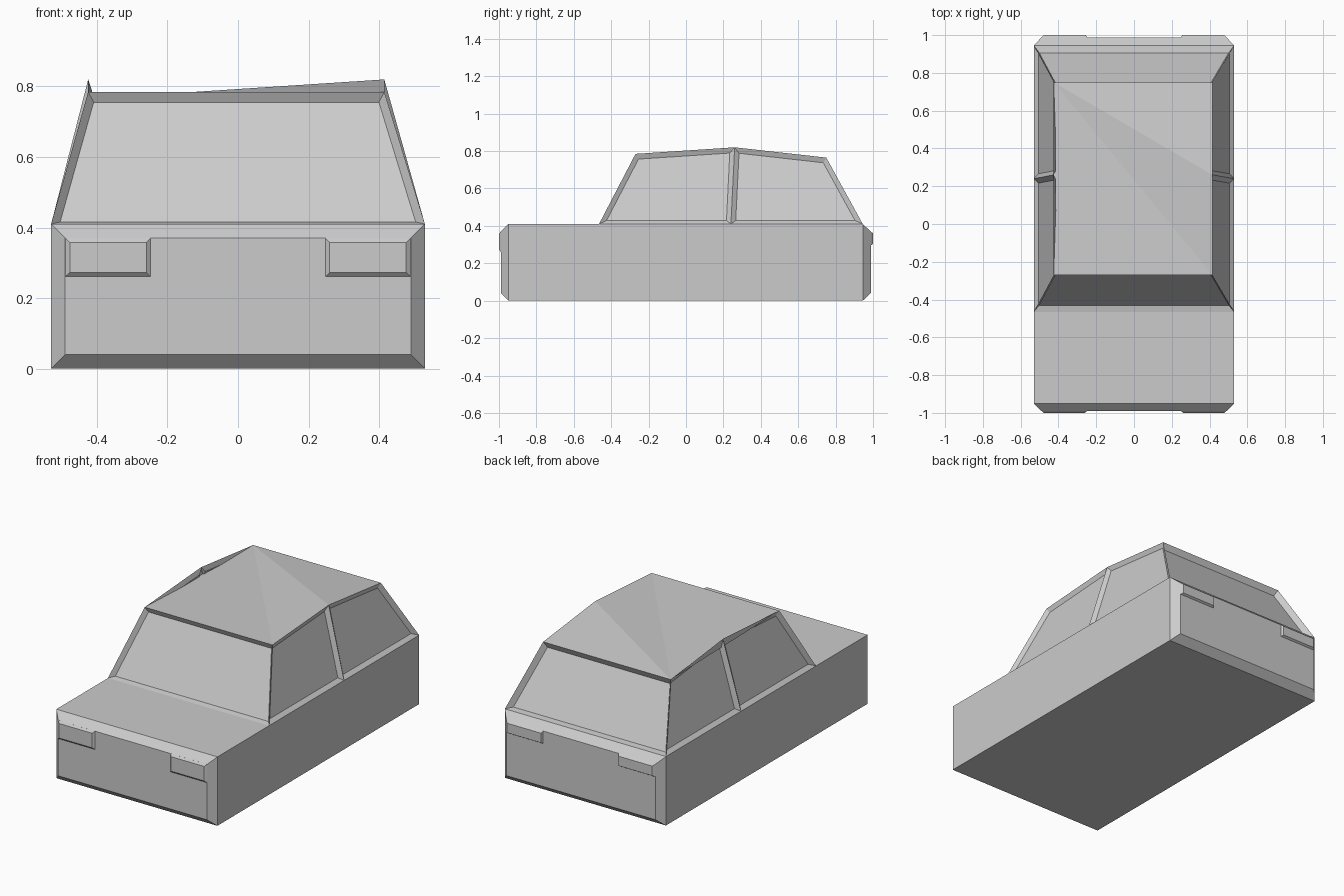
import bpy, bmesh

if "Cube" in bpy.data.objects:
    bpy.data.objects.remove(bpy.data.objects["Cube"])

def make(name, verts, faces, windows=()):
    """Mesh object; each (face index, frame width, depth) in windows is inset and recessed."""
    bm = bmesh.new()
    vs = [bm.verts.new(v) for v in verts]
    fs = [bm.faces.new([vs[i] for i in f]) for f in faces]
    bm.normal_update()
    for i, width, depth in windows:
        bmesh.ops.inset_individual(bm, faces=[fs[i]], thickness=width,
                                   depth=-depth, use_even_offset=True)
    me = bpy.data.meshes.new(name)
    bm.to_mesh(me)
    bm.free()
    ob = bpy.data.objects.new(name, me)
    bpy.context.collection.objects.link(ob)
    return ob

def loft(name, sections):
    """Box-like solid through rectangles (y, x0, x1, z0, z1) ordered by increasing y."""
    verts, faces = [], [(0, 1, 2, 3)]
    for y, x0, x1, z0, z1 in sections:
        verts += [(x0, y, z0), (x1, y, z0), (x1, y, z1), (x0, y, z1)]
    for s in range(len(sections) - 1):
        a, b = s * 4, s * 4 + 4
        for i in range(4):
            j = (i + 1) % 4
            faces.append((a + j, a + i, b + i, b + j))
    n = len(verts)
    faces.append((n - 1, n - 2, n - 3, n - 4))
    return make(name, verts, faces)

# Lower body with chamfered nose and tail
loft("body", [(-0.99, -0.49, 0.49, 0.04, 0.37),
              (-0.95, -0.53, 0.53, 0.0, 0.41),
              (0.945, -0.53, 0.53, 0.0, 0.41),
              (0.988, -0.49, 0.49, 0.04, 0.37)])

# Lamps: shallow tapered blocks continuing the chamfer
for side, s in (("left", -1), ("right", 1)):
    def rect(y, xi, xo, z0, z1):
        a, b = sorted((s * xi, s * xo))
        return (y, a, b, z0, z1)
    loft("headlight_" + side, [rect(-1.0, 0.26, 0.477, 0.272, 0.358),
                               rect(-0.989, 0.247, 0.491, 0.26, 0.371)])
    loft("tail_light_" + side, [rect(0.987, 0.247, 0.491, 0.295, 0.371),
                                rect(1.0, 0.255, 0.477, 0.303, 0.36)])

# Cabin: each side runs base front/mid/rear, then roof front/peak/rear
verts = []
for base_x, top_x in ((-0.53, -0.425), (0.53, 0.415)):
    verts += [(base_x, -0.465, 0.41), (base_x, 0.24, 0.41), (base_x, 0.945, 0.41),
              (top_x, -0.27, 0.785), (top_x, 0.26, 0.82), (top_x, 0.75, 0.765)]
faces = [(0, 6, 9, 3), (8, 2, 5, 11),             # windscreen, rear window
         (6, 7, 10, 9), (7, 8, 11, 10),           # right windows
         (1, 0, 3, 4), (2, 1, 4, 5),              # left windows
         (3, 9, 5), (9, 10, 5), (10, 11, 5),      # roof
         (5, 4, 3)]                               # inner lip over left windows
windows = [(0, 0.02, 0.026), (1, 0.022, 0.032)] + [(i, 0.025, 0.018) for i in range(2, 6)]
make("cabin", verts, faces, windows)
